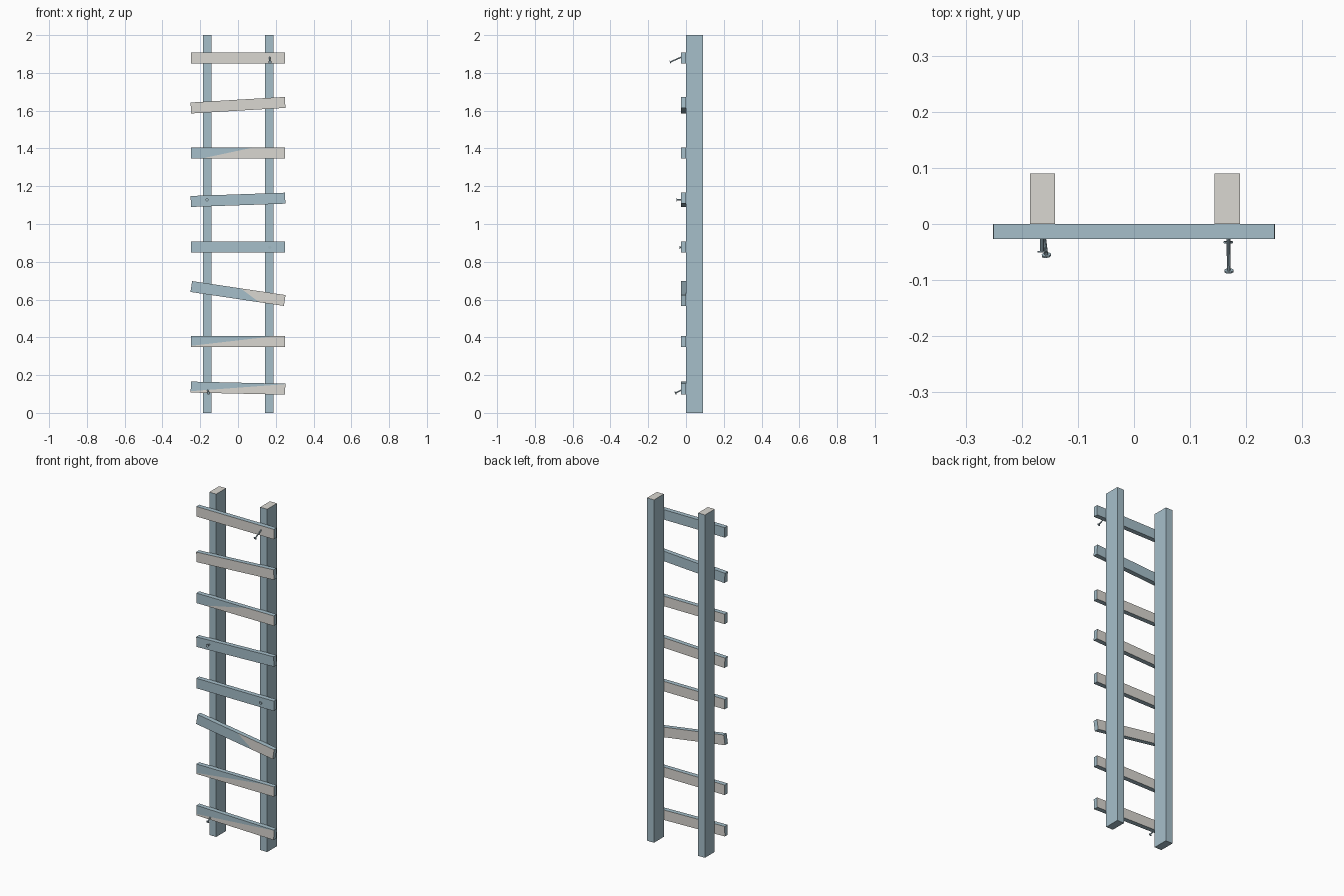
import bpy, bmesh, math
from mathutils import Vector, Matrix

if "Cube" in bpy.data.objects:
    bpy.data.objects.remove(bpy.data.objects["Cube"])


def material(name, rgb):
    m = bpy.data.materials.new(name)
    m.diffuse_color = (*rgb, 1)
    m.use_nodes = True
    m.node_tree.nodes["Principled BSDF"].inputs["Base Color"].default_value = m.diffuse_color
    return m


BLUE = material("pale_blue", (0.38, 0.52, 0.59))
GREY = material("warm_grey", (0.70, 0.68, 0.64))


def finish(bm, name):
    me = bpy.data.meshes.new(name)
    bm.to_mesh(me)
    bm.free()
    me.materials.append(BLUE)
    me.materials.append(GREY)
    ob = bpy.data.objects.new(name, me)
    bpy.context.collection.objects.link(ob)
    return ob


def box(size, matrix):
    bm = bmesh.new()
    bmesh.ops.create_cube(bm, size=1, matrix=matrix @ Matrix.Diagonal((*size, 1)))
    bm.normal_update()
    return bm


# Upright rails, with grey top ends
for name, x in (("left_rail", -0.163), ("right_rail", 0.166)):
    bm = box((0.045, 0.09, 2.0), Matrix.Translation((x, 0.045, 1.0)))
    for f in bm.faces:
        if f.normal.z > 0.9:
            f.material_index = 1
    finish(bm, name)

# Rungs: centre height, tilt in degrees, front colour (line splits blue from grey), grey back
RUNGS = [
    (0.131, -1.3, ((-0.25, 0.115), (0.25, 0.152)), True),
    (0.378, 0.0, ((-0.25, 0.355), (0.20, 0.407)), True),
    (0.632, -8.5, ((0.12, 0.58), (0.04, 0.64)), True),
    (0.878, 0.0, None, True),
    (1.128, 2.0, None, True),
    (1.375, 0.0, ((-0.20, 1.345), (0.08, 1.405)), True),
    (1.629, 3.4, "grey", False),
    (1.880, 0.0, "grey", False),
]
for i, (z, tilt, front, grey_back) in enumerate(RUNGS):
    m = Matrix.Translation((0, -0.0135, z)) @ Matrix.Rotation(-math.radians(tilt), 4, "Y")
    bm = box((0.5, 0.027, 0.058), m)
    n = p = None
    if isinstance(front, tuple):
        (x0, z0), (x1, z1) = front
        p, n = Vector((x0, 0, z0)), Vector((z1 - z0, 0, x0 - x1)).normalized()
        bmesh.ops.bisect_plane(bm, geom=bm.verts[:] + bm.edges[:] + bm.faces[:],
                               plane_co=p, plane_no=n)
        bm.normal_update()
    for f in bm.faces:
        if f.normal.y < -0.9:
            grey = front == "grey" or (n and (f.calc_center_median() - p).dot(n) > 0)
            f.material_index = 1 if grey else 0
        elif f.normal.y > 0.9 and grey_back:
            f.material_index = 1
    finish(bm, f"rung_{i + 1}")


# Loose nails with flat heads, from base to head end
def nail(name, base, tip):
    a, b = Vector(base), Vector(tip)
    d = b - a
    rot = d.to_track_quat("Z", "Y").to_matrix().to_4x4()
    bm = bmesh.new()
    for radius, start, end in ((0.0035, 0, d.length), (0.0085, d.length - 0.003, d.length)):
        c = a + d.normalized() * (start + end) / 2
        bmesh.ops.create_cone(bm, cap_ends=True, segments=10, radius1=radius, radius2=radius,
                              depth=end - start, matrix=Matrix.Translation(c) @ rot)
    finish(bm, name)


nail("nail_bottom", (-0.162, -0.01, 0.127), (-0.156, -0.057, 0.105))
nail("nail_lower", (0.168, -0.01, 0.878), (0.168, -0.034, 0.876))
nail("nail_middle", (-0.164, -0.01, 1.128), (-0.164, -0.051, 1.128))
nail("nail_top", (0.168, -0.01, 1.89), (0.169, -0.085, 1.857))
